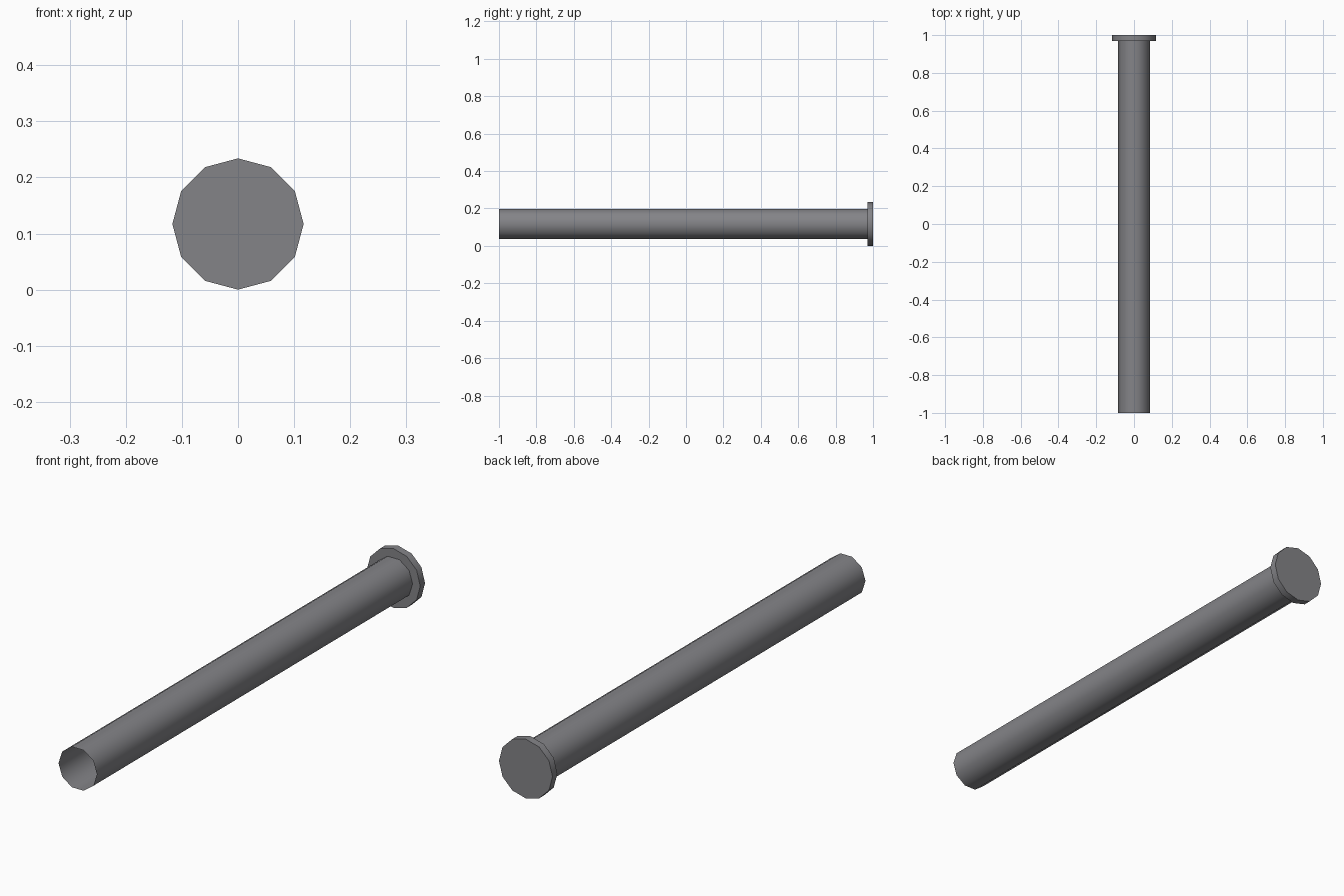
import bpy, bmesh, math
from mathutils import Matrix

if "Cube" in bpy.data.objects:
    bpy.data.objects.remove(bpy.data.objects["Cube"])

R_FLANGE = 0.117   # flange radius, also the height of the axis
R_PIPE = 0.084
FLANGE_Y = 0.97    # inner face of the flange

metal = bpy.data.materials.new("grey metal")
metal.diffuse_color = (0.23, 0.23, 0.245, 1)
metal.use_nodes = True
metal.node_tree.nodes["Principled BSDF"].inputs["Base Color"].default_value = metal.diffuse_color


def cylinder(name, sides, radius, y0, y1, capped):
    """Cylinder along y with a corner on the x axis."""
    bm = bmesh.new()
    rings = []
    for y in (y0, y1):
        rings.append([bm.verts.new((radius * math.cos(math.tau * i / sides), y,
                                    R_FLANGE + radius * math.sin(math.tau * i / sides)))
                      for i in range(sides)])
    a, b = rings
    for i in range(sides):
        j = (i + 1) % sides
        bm.faces.new((a[i], b[i], b[j], a[j]))
    if capped:
        bm.faces.new(a)
        bm.faces.new(b[::-1])
    bm.normal_update()
    mesh = bpy.data.meshes.new(name)
    bm.to_mesh(mesh)
    bm.free()
    mesh.materials.append(metal)
    obj = bpy.data.objects.new(name, mesh)
    bpy.context.collection.objects.link(obj)
    # smooth sides, sharp rims
    bpy.ops.object.select_all(action='DESELECT')
    obj.select_set(True)
    bpy.context.view_layer.objects.active = obj
    bpy.ops.object.shade_smooth_by_angle(angle=math.radians(40))
    return obj


# thin open tube
cylinder("pipe", 10, R_PIPE, -1.0, FLANGE_Y, False)
# closed end plate
cylinder("end_flange", 12, R_FLANGE, FLANGE_Y, 1.0, True)
